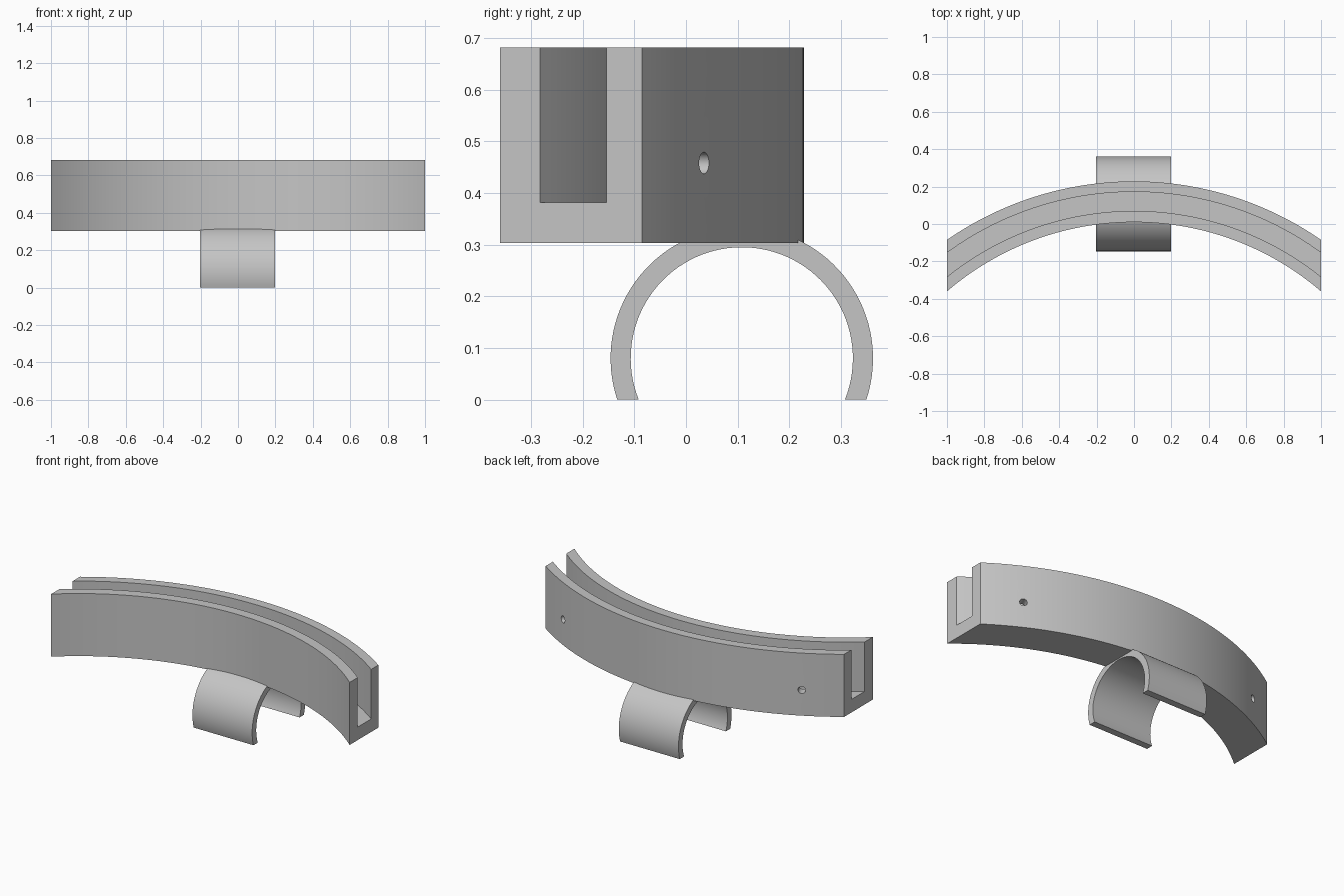
import bpy, bmesh, math
from mathutils import Vector

cube = bpy.data.objects.get("Cube")
if cube:
    bpy.data.objects.remove(cube, do_unlink=True)

# Single grey material
grey = bpy.data.materials.new("plain_grey")
grey.use_nodes = True
colour = (0.56, 0.56, 0.56, 1)
grey.diffuse_color = colour
grey.node_tree.nodes["Principled BSDF"].inputs["Base Color"].default_value = colour


def skin(name, sections):
    """Join equal closed cross-sections into a capped solid."""
    bm = bmesh.new()
    rings = [[bm.verts.new(p) for p in s] for s in sections]
    n = len(rings[0])
    for a, b in zip(rings, rings[1:]):
        for i in range(n):
            j = (i + 1) % n
            bm.faces.new((a[i], a[j], b[j], b[i]))
    bm.faces.new(rings[0])
    bm.faces.new(rings[-1])
    bmesh.ops.recalc_face_normals(bm, faces=bm.faces)
    mesh = bpy.data.meshes.new(name)
    bm.to_mesh(mesh)
    bm.free()
    mesh.materials.append(grey)
    obj = bpy.data.objects.new(name, mesh)
    bpy.context.collection.objects.link(obj)
    return obj


def activate(obj):
    bpy.ops.object.select_all(action='DESELECT')
    obj.select_set(True)
    bpy.context.view_layer.objects.active = obj


# Curved holder: a U channel swept round an arc, trimmed square at both ends
ARC_Y = -1.526
R_IN, R_GROOVE_IN, R_GROOVE_OUT, R_OUT = 1.536, 1.596, 1.698, 1.754
BASE, FLOOR, TOP = 0.303, 0.382, 0.682
channel = [(R_IN, BASE), (R_OUT, BASE), (R_OUT, TOP), (R_GROOVE_OUT, TOP),
           (R_GROOVE_OUT, FLOOR), (R_GROOVE_IN, FLOOR), (R_GROOVE_IN, TOP), (R_IN, TOP)]
steps = 64
xs = [-1 + 2 * i / steps for i in range(steps + 1)]
holder = skin("curved_holder", [
    [(x, ARC_Y + math.sqrt(r * r - x * x), z) for r, z in channel] for x in xs])

# Screw holes through the rear wall, square to the curve
for side in (-1, 1):
    angle = side * math.asin(0.8 / R_OUT)
    out = Vector((math.sin(angle), math.cos(angle), 0))
    centre = Vector((0, ARC_Y, 0.458)) + out * R_OUT
    bpy.ops.mesh.primitive_cylinder_add(vertices=32, radius=0.021, depth=0.16, location=centre)
    cutter = bpy.context.object
    cutter.name = "hole_cutter"
    cutter.hide_render = True
    cutter.rotation_euler = out.to_track_quat('Z', 'Y').to_euler()
    cutter.data.materials.append(grey)
    cut = holder.modifiers.new("screw_hole", 'BOOLEAN')
    cut.operation = 'DIFFERENCE'
    cut.solver = 'EXACT'
    cut.object = cutter
    activate(holder)
    bpy.ops.object.modifier_apply(modifier=cut.name)
    bpy.data.objects.remove(cutter, do_unlink=True)

# Open tube clip underneath, cut flat at the ground
CLIP_Y, CLIP_Z = 0.108, 0.08


def clip_arc(radius, n=64):
    start = -math.asin(CLIP_Z / radius)
    span = math.pi - 2 * start
    return [(CLIP_Y + radius * math.cos(start + span * i / n),
             CLIP_Z + radius * math.sin(start + span * i / n)) for i in range(n + 1)]


outline = clip_arc(0.254) + clip_arc(0.215)[::-1]
clip = skin("tube_clip", [[(x, y, z) for y, z in outline] for x in (-0.203, 0.197)])

for obj in (holder, clip):
    activate(obj)
    bpy.ops.object.shade_smooth_by_angle(angle=math.radians(30))
